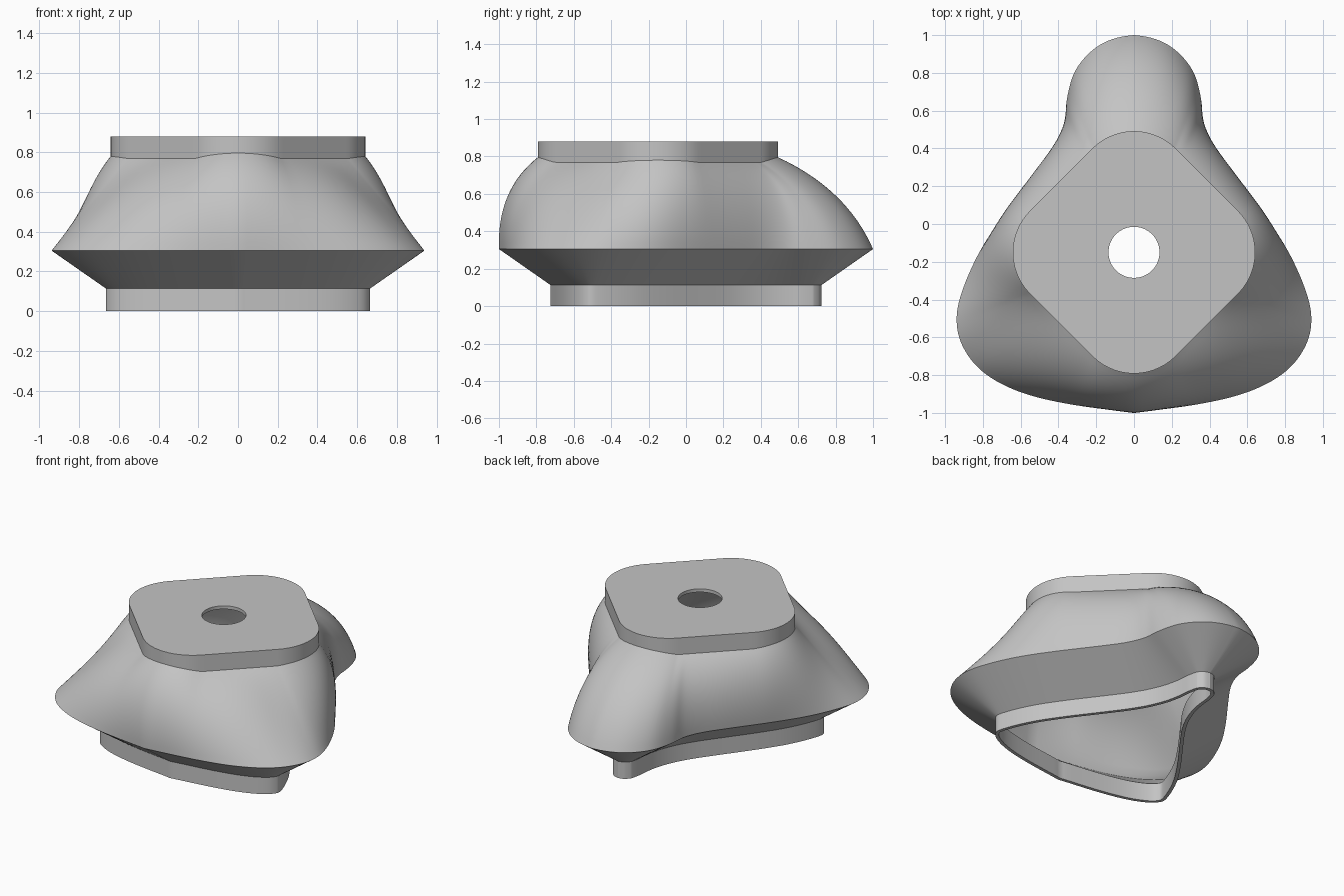
import bpy, bmesh, math
from mathutils import Vector

cube = bpy.data.objects.get("Cube")
if cube:
    bpy.data.objects.remove(cube)

CENTRE = Vector((0, -0.15))
LOBE = Vector((0.92, -0.39))   # direction of the side lobes
STEPS = 8          # samples per outline segment
LOFT = 16          # rings in the curved body

# Half of the three-lobed outline, from front tip to back
half = [(0, -1), (0.35, -0.953), (0.61, -0.888), (0.80, -0.785), (0.907, -0.65),
        (0.94, -0.51), (0.912, -0.36), (0.82, -0.15), (0.69, 0.05), (0.53, 0.265),
        (0.42, 0.42), (0.367, 0.545), (0.355, 0.665), (0.307, 0.822), (0.178, 0.952), (0, 1)]
half = [Vector(p) for p in half]


def spline(points):
    ends = [2 * points[0] - points[1]] + points + [Vector((-points[-2].x, points[-2].y))]
    out = []
    for a, b, c, d in zip(ends, ends[1:], ends[2:], ends[3:]):
        for k in range(STEPS):
            t = k / STEPS
            out.append(0.5 * (2 * b + (c - a) * t + (2 * a - 5 * b + 4 * c - d) * t ** 2
                              + (3 * b - a - 3 * c + d) * t ** 3))
    return out + [points[-1]]


def mirrored(right):
    return right + [Vector((-p.x, p.y)) for p in right[-2:0:-1]]


def smoothed(ring, passes):
    """Even out a ring, keeping its front tip and back point."""
    n = len(ring)
    for _ in range(passes):
        ring = [p if i in (0, n // 2) else (ring[i - 1] + 2 * p + ring[(i + 1) % n]) / 4
                for i, p in enumerate(ring)]
    return ring


def inset(ring, dist):
    """Parallel ring; folded stretches are replaced by straight bridges."""
    n = len(ring)
    out = []
    for i, p in enumerate(ring):
        t = (ring[(i + 1) % n] - ring[i - 1]).normalized()
        out.append(p - dist * Vector((t.y, -t.x)))
    good = [i for i, q in enumerate(out)
            if min((q - p).length for p in ring) > dist - 0.0035]
    for a, b in zip(good, good[1:] + [good[0] + n]):
        for i in range(a + 1, b):
            out[i % n] = out[a].lerp(out[b % n], (i - a) / (b - a))
    return smoothed(out, 3)


def plate_point(p):
    """Point of the rounded diamond in the direction of p, and its corner lift."""
    d = (p - CENTRE).normalized()
    a = math.atan2(min(abs(d.x), abs(d.y)), max(abs(d.x), abs(d.y)))
    radius, tip = 0.31, 0.77
    mid = tip - radius * math.sqrt(2)
    limit = math.atan2(radius / math.sqrt(2), tip - radius / math.sqrt(2))
    if a < limit:
        dist = mid * math.cos(a) + math.sqrt(radius ** 2 - (mid * math.sin(a)) ** 2)
    else:
        dist = tip / (math.cos(a) + math.sin(a))
    lift = max(0, 1 - (a / limit) ** 2) * (0.012 + 0.016 * d.y ** 2)
    return CENTRE + d * dist, lift


rim = smoothed(mirrored(spline(half)), 5)
lip = inset(rim, 0.275)
plate = [plate_point(p) for p in rim]

# Stack of rings: lip, flare, curved body, top plate, hole
rings = [[(p.x, p.y, z) for p in lip] for z in (0, 0.113)]
for k in range(LOFT + 1):
    t = k / LOFT
    ring = []
    for p, (q, lift) in zip(rim, plate):
        a = Vector((p.x, p.y, 0.305))
        c = Vector((q.x, q.y, 0.768 + lift))
        d = (p - CENTRE).normalized()
        # the body swells everywhere except along the side lobes
        swell = 1 - max(0, Vector((abs(d.x), d.y)).dot(LOBE)) ** 16
        bulge = (0.08 + 0.035 * d.y ** 2) * swell
        b = (a + c) / 2 + Vector((d.x * bulge, d.y * bulge, 0.075 * swell))
        ring.append((1 - t) ** 2 * a + 2 * t * (1 - t) * b + t * t * c)
    rings.append(ring)
rings.append([(q.x, q.y, 0.88) for q, lift in plate])
hole = [CENTRE + 0.135 * (p - CENTRE).normalized() for p in rim]
rings.append([(h.x, h.y, 0.88) for h in hole])

bm = bmesh.new()
loops = [[bm.verts.new(v) for v in ring] for ring in rings]
n = len(rim)
for lo, hi in zip(loops, loops[1:]):
    for i in range(n):
        j = (i + 1) % n
        bm.faces.new((lo[i], lo[j], hi[j], hi[i]))
mesh = bpy.data.meshes.new("hollow_housing")
bm.to_mesh(mesh)
bm.free()

# Single grey material
grey = bpy.data.materials.new("plain_grey")
grey.use_nodes = True
colour = (0.55, 0.55, 0.55, 1)
grey.diffuse_color = colour
grey.node_tree.nodes["Principled BSDF"].inputs["Base Color"].default_value = colour
mesh.materials.append(grey)

housing = bpy.data.objects.new("hollow_housing", mesh)
bpy.context.collection.objects.link(housing)
bpy.context.view_layer.objects.active = housing
housing.select_set(True)

# Thin wall, grown inward
wall = housing.modifiers.new("wall", 'SOLIDIFY')
wall.thickness = 0.022
wall.offset = -1
bpy.ops.object.modifier_apply(modifier="wall")
bpy.ops.object.shade_smooth_by_angle(angle=math.radians(30))
